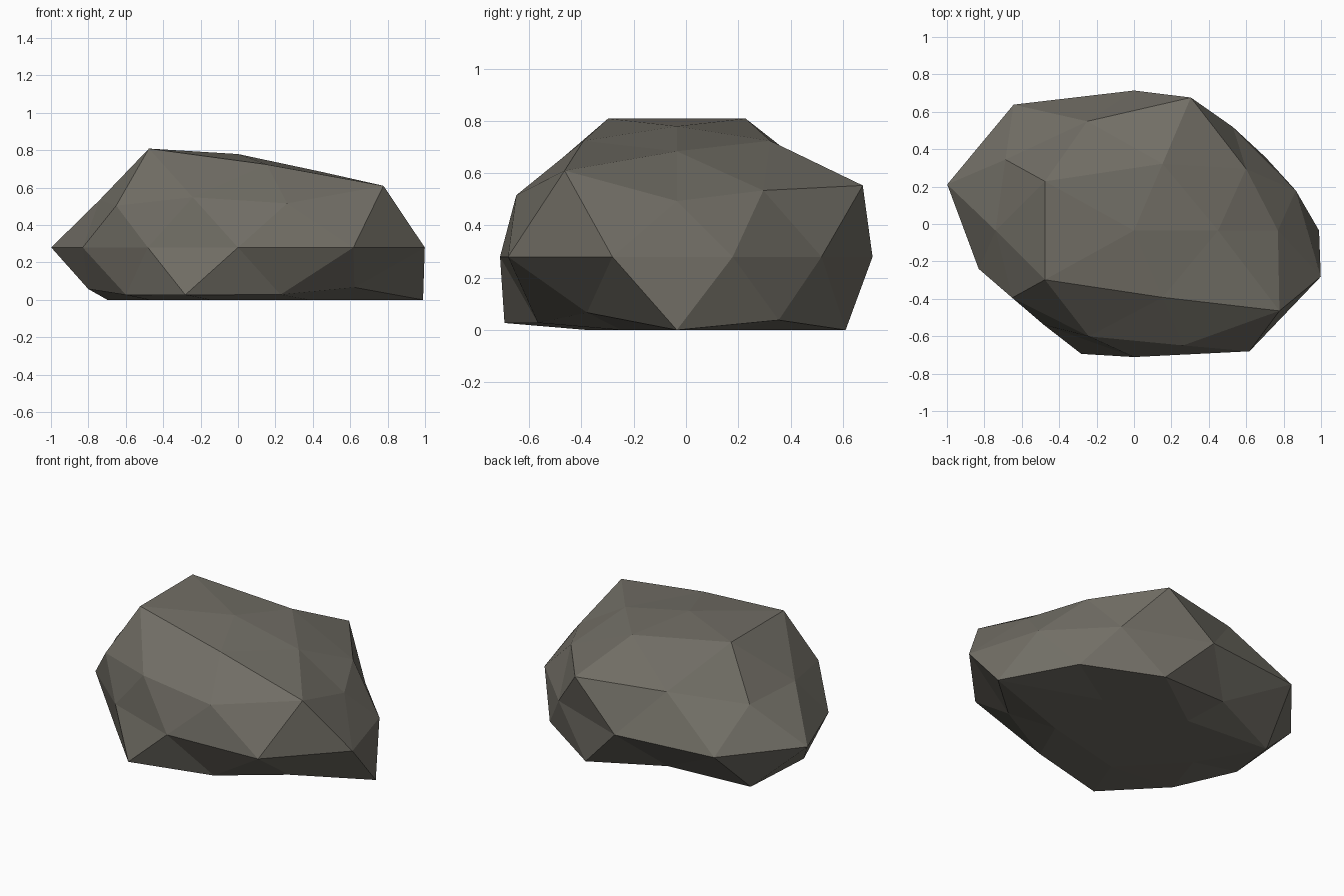
import bpy
import bmesh
import math
from mathutils import Vector

# Remove the default object
cube = bpy.data.objects.get("Cube")
if cube:
    bpy.data.objects.remove(cube, do_unlink=True)

# Overall proportions of the boulder
CENTRE = Vector((0, -0.035, 0.28))
SQUASH = Vector((1, 0.76, 0.555))

# Bulge of every ring of the sphere, top to bottom, counter-clockwise from +x
RINGS = [
    [0.9],
    [0.855, 0.94, 1.12, 1.12, 0.94],
    [0.86, 0.87, 1.1, 0.95, 0.95, 0.87, 0.9, 0.92, 0.95, 1.13],
    [0.91, 0.9, 0.985, 1.095, 1.05, 0.873, 0.82, 0.89, 1.05, 1.05],
    [1.163, 0.975, 1.05, 0.85, 1.015, 0.895, 0.87, 1.02, 0.865, 0.86],
    [0.9] * 5,
    [0.9],
]


def ring_of(co):
    """Ring number of a vertex on the unit sphere, counted from the top."""
    limits = (0.95, 0.7, 0.2, -0.2, -0.7, -0.95)
    return sum(co.z < limit for limit in limits)


def angle_of(vert):
    return (math.atan2(vert.co.y, vert.co.x) + 0.01) % math.tau


def make_material(name, colour):
    mat = bpy.data.materials.new(name)
    mat.use_nodes = True
    mat.diffuse_color = colour
    bsdf = next(n for n in mat.node_tree.nodes if n.type == "BSDF_PRINCIPLED")
    bsdf.inputs["Base Color"].default_value = colour
    bsdf.inputs["Roughness"].default_value = 0.9
    return mat


# Faceted sphere, grouped into rings
bm = bmesh.new()
bmesh.ops.create_icosphere(bm, subdivisions=2, radius=1)
groups = [[] for _ in RINGS]
for vert in bm.verts:
    groups[ring_of(vert.co.normalized())].append(vert)

# Push each corner in or out, then flatten the underside on the ground
for verts, bulges in zip(groups, RINGS):
    for vert, bulge in zip(sorted(verts, key=angle_of), bulges):
        vert.co = CENTRE + vert.co.normalized() * SQUASH * bulge
        vert.co.z = max(vert.co.z, 0)

bmesh.ops.recalc_face_normals(bm, faces=bm.faces)
mesh = bpy.data.meshes.new("boulder")
bm.to_mesh(mesh)
bm.free()

# Flat shaded boulder in one stone colour
mesh.materials.append(make_material("warm grey stone", (0.165, 0.155, 0.13, 1)))
boulder = bpy.data.objects.new("boulder", mesh)
bpy.context.collection.objects.link(boulder)
